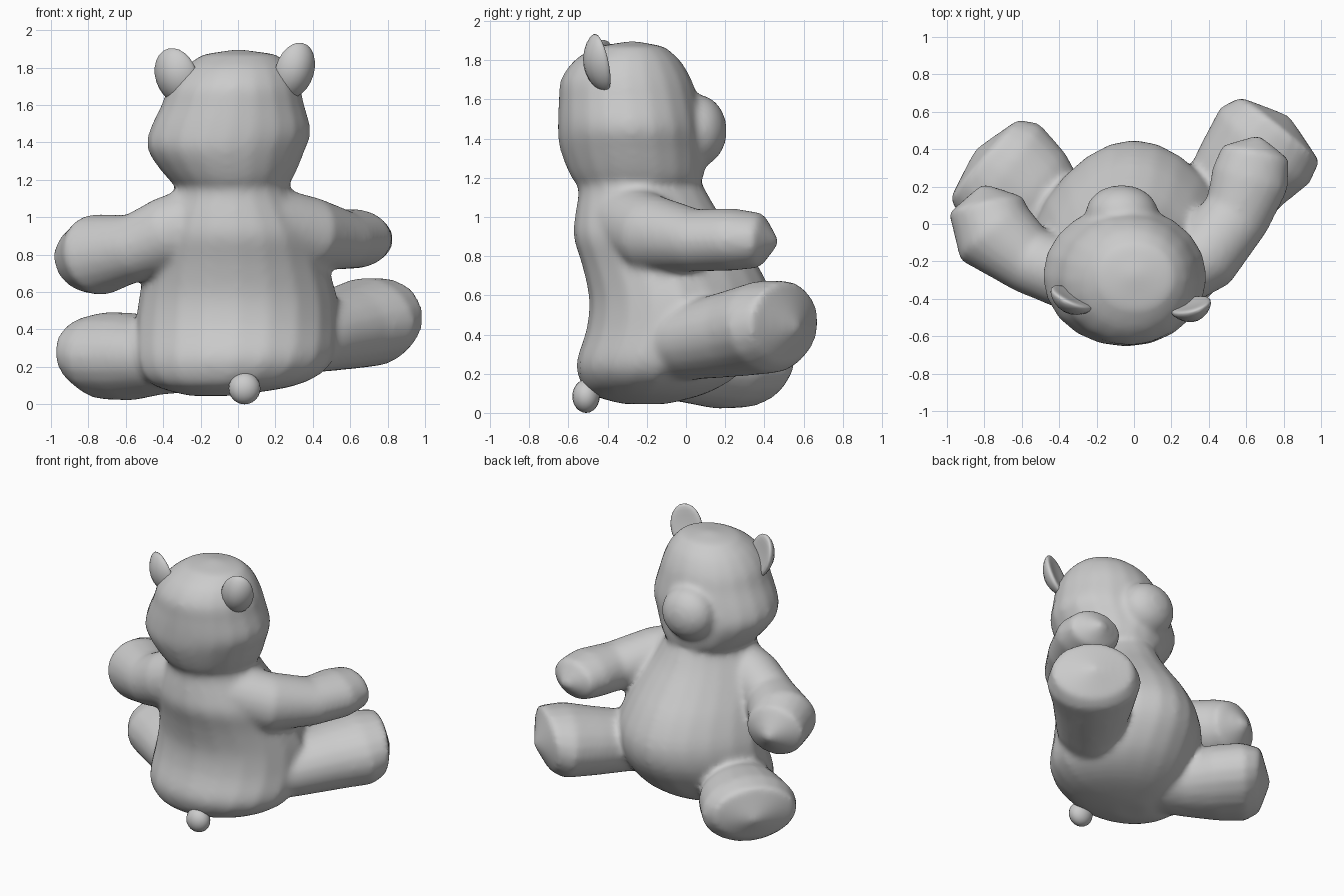
import bpy, bmesh
from math import cos, sin, pi, radians
from mathutils import Vector, Euler

if "Cube" in bpy.data.objects:
    bpy.data.objects.remove(bpy.data.objects["Cube"])

SIDES = 20


def new_object(name, bm):
    bmesh.ops.recalc_face_normals(bm, faces=bm.faces)
    mesh = bpy.data.meshes.new(name)
    bm.to_mesh(mesh)
    bm.free()
    obj = bpy.data.objects.new(name, mesh)
    bpy.context.collection.objects.link(obj)
    for p in mesh.polygons:
        p.use_smooth = True
    return obj


def refine(rows, steps=3):
    """Catmull-Rom interpolation between rows of numbers."""
    out = []
    n = len(rows) - 1
    for i in range(n):
        quads = list(zip(rows[max(i - 1, 0)], rows[i], rows[i + 1], rows[min(i + 2, n)]))
        for s in range(steps):
            t = s / steps
            out.append([b + t * ((c - a) + t * (2 * a - 5 * b + 4 * c - d
                                                + t * (3 * (b - c) + d - a))) / 2
                        for a, b, c, d in quads])
    out.append(list(rows[-1]))
    return out


def loft(name, rings, tip, upright=False, taper=0):
    """Skin elliptical rings (x, y, z, side radius, other radius) and close at a tip.
    taper narrows the forward half of each ring."""
    bm = bmesh.new()
    pts = [Vector(r[:3]) for r in rings] + [Vector(tip)]
    loops = []
    for i, r in enumerate(rings):
        t = (pts[i + 1] - pts[max(i - 1, 0)]).normalized()
        if upright:
            side, up = Vector((1, 0, 0)), Vector((0, 1, 0))
        else:
            side = Vector((0, 0, 1)).cross(t).normalized()
            up = t.cross(side)
        loop = []
        for k in range(SIDES):
            c, s = cos(2 * pi * k / SIDES), sin(2 * pi * k / SIDES)
            c *= 1 - taper * max(s, 0)
            loop.append(bm.verts.new(pts[i] + side * r[3] * c + up * r[4] * s))
        loops.append(loop)
    for a, b in zip(loops, loops[1:]):
        for k in range(SIDES):
            n = (k + 1) % SIDES
            bm.faces.new((a[k], a[n], b[n], b[k]))
    bm.faces.new(loops[0])
    end = bm.verts.new(tip)
    for k in range(SIDES):
        bm.faces.new((loops[-1][k], loops[-1][(k + 1) % SIDES], end))
    return new_object(name, bm)


def stack(name, levels, tip, taper=0):
    """Upright loft from levels (z, x min, x max, y min, y max)."""
    return loft(name, [((a + b) / 2, (c + d) / 2, z, (b - a) / 2, (d - c) / 2)
                       for z, a, b, c, d in refine(levels)], tip, True, taper)


def ball(name, loc, size, rot=(0, 0, 0), cup=0):
    bm = bmesh.new()
    bmesh.ops.create_uvsphere(bm, u_segments=20, v_segments=12, radius=1)
    turn = Euler([radians(a) for a in rot])
    for v in bm.verts:
        x, y, z = v.co
        p = Vector((x * size[0], y * size[1] + cup * (x * x + z * z), z * size[2]))
        p.rotate(turn)
        v.co = p + Vector(loc)
    return new_object(name, bm)


# torso and neck
body = stack("bear_body", [
    (0.045, -0.26, -0.04, -0.32, -0.10),
    (0.09, -0.43, 0.27, -0.48, 0.08),
    (0.16, -0.52, 0.44, -0.54, 0.22),
    (0.26, -0.55, 0.52, -0.56, 0.33),
    (0.42, -0.55, 0.54, -0.51, 0.43),
    (0.58, -0.53, 0.53, -0.495, 0.445),
    (0.75, -0.49, 0.48, -0.53, 0.37),
    (0.90, -0.45, 0.43, -0.575, 0.26),
    (1.02, -0.40, 0.36, -0.565, 0.17),
    (1.12, -0.35, 0.30, -0.55, 0.11),
    (1.22, -0.33, 0.26, -0.56, 0.06)], (-0.04, -0.25, 1.3), 0.25)

# head
head = stack("head", [
    (1.13, -0.28, 0.22, -0.52, 0.04),
    (1.20, -0.37, 0.29, -0.585, 0.09),
    (1.35, -0.48, 0.355, -0.645, 0.10),
    (1.46, -0.475, 0.39, -0.655, 0.09),
    (1.60, -0.41, 0.355, -0.65, 0.06),
    (1.70, -0.37, 0.33, -0.64, 0.03),
    (1.80, -0.29, 0.28, -0.57, -0.03),
    (1.87, -0.19, 0.21, -0.46, -0.11)], (0, -0.27, 1.9))
muzzle = ball("muzzle", (-0.065, 0.06, 1.44), (0.195, 0.15, 0.185))

# arms
right_arm = loft("right_arm", [
    (0.15, -0.30, 0.97, 0.19, 0.20),
    (0.38, -0.17, 0.91, 0.20, 0.20),
    (0.55, 0.05, 0.88, 0.185, 0.16),
    (0.62, 0.24, 0.885, 0.21, 0.16),
    (0.65, 0.38, 0.88, 0.185, 0.14)], (0.67, 0.48, 0.87))
left_arm = loft("left_arm", [
    (-0.18, -0.29, 0.98, 0.19, 0.20),
    (-0.38, -0.26, 0.91, 0.19, 0.20),
    (-0.55, -0.20, 0.84, 0.18, 0.18),
    (-0.75, -0.05, 0.80, 0.23, 0.22),
    (-0.79, 0.10, 0.78, 0.205, 0.185)], (-0.81, 0.22, 0.77))

# legs with broad feet
right_leg = loft("right_leg", [
    (0.20, -0.15, 0.34, 0.22, 0.20),
    (0.42, 0.05, 0.37, 0.23, 0.20),
    (0.58, 0.27, 0.41, 0.275, 0.225),
    (0.70, 0.42, 0.44, 0.315, 0.24),
    (0.78, 0.505, 0.46, 0.275, 0.215)], (0.83, 0.58, 0.43))
left_leg = loft("left_leg", [
    (-0.20, -0.12, 0.25, 0.22, 0.18),
    (-0.42, 0.01, 0.25, 0.245, 0.20),
    (-0.57, 0.16, 0.255, 0.30, 0.235),
    (-0.71, 0.28, 0.26, 0.33, 0.235),
    (-0.80, 0.345, 0.275, 0.285, 0.19)], (-0.85, 0.40, 0.25))

# fuse torso, head and limbs into one soft skin
bpy.ops.object.select_all(action='DESELECT')
for o in (body, head, muzzle, right_arm, left_arm, right_leg, left_leg):
    o.select_set(True)
bpy.context.view_layer.objects.active = body
bpy.ops.object.join()
remesh = body.modifiers.new("fuse", 'REMESH')
remesh.mode = 'VOXEL'
remesh.voxel_size = 0.02
remesh.use_smooth_shade = True
soften = body.modifiers.new("soften", 'SMOOTH')
soften.factor = 0.5
soften.iterations = 10

# cupped ears and tail
ball("left_ear", (-0.345, -0.43, 1.745), (0.125, 0.045, 0.155), (14, -12, -29), 0.04)
ball("right_ear", (0.315, -0.475, 1.775), (0.11, 0.045, 0.155), (14, 12, 22), 0.04)
ball("tail", (0.035, -0.51, 0.085), (0.085, 0.07, 0.085))
